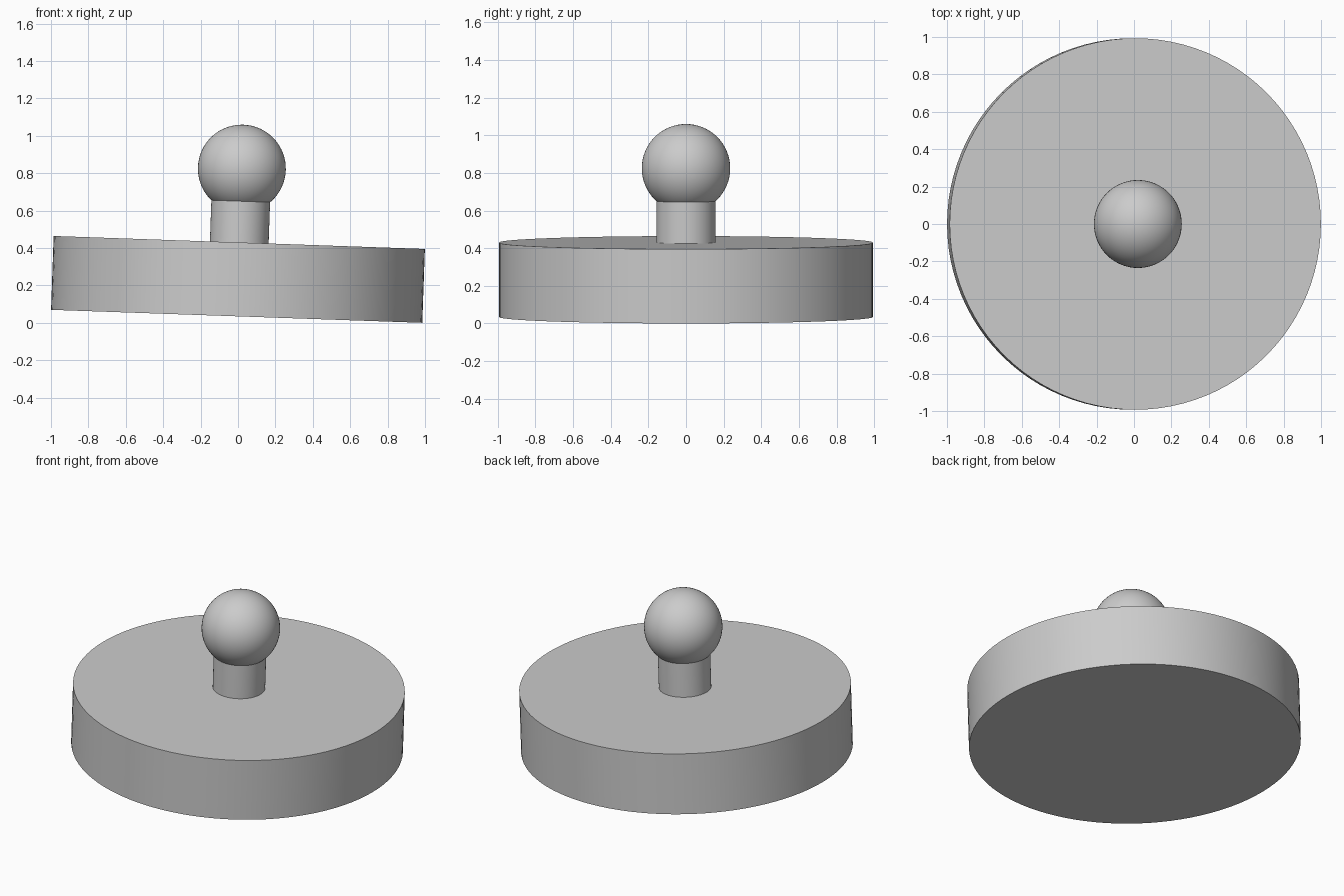
import bpy
from math import radians
from mathutils import Matrix

cube = bpy.data.objects.get("Cube")
if cube:
    bpy.data.objects.remove(cube, do_unlink=True)

# Single grey finish
grey = bpy.data.materials.new("plain_grey")
grey.use_nodes = True
colour = (0.6, 0.6, 0.6, 1)
grey.diffuse_color = colour
grey.node_tree.nodes["Principled BSDF"].inputs["Base Color"].default_value = colour

# The whole model leans slightly towards +x about the centre of its underside
lean = Matrix.Translation((-0.007, 0, 0.035)) @ Matrix.Rotation(radians(2), 4, "Y")


def finish(name):
    part = bpy.context.object
    part.name = name
    part.data.materials.append(grey)
    bpy.ops.object.shade_smooth_by_angle(angle=radians(30))
    part.matrix_world = lean @ Matrix.Translation(part.location)


def cylinder(name, radius, bottom, top):
    bpy.ops.mesh.primitive_cylinder_add(
        vertices=96, radius=radius, depth=top - bottom,
        location=(0, 0, (bottom + top) / 2))
    finish(name)


# Broad disc, short stem and round knob
cylinder("base_disc", 0.993, 0, 0.395)
cylinder("stem", 0.157, 0.39, 0.66)
bpy.ops.mesh.primitive_uv_sphere_add(
    segments=64, ring_count=32, radius=0.235, location=(0, 0, 0.79))
finish("knob")
